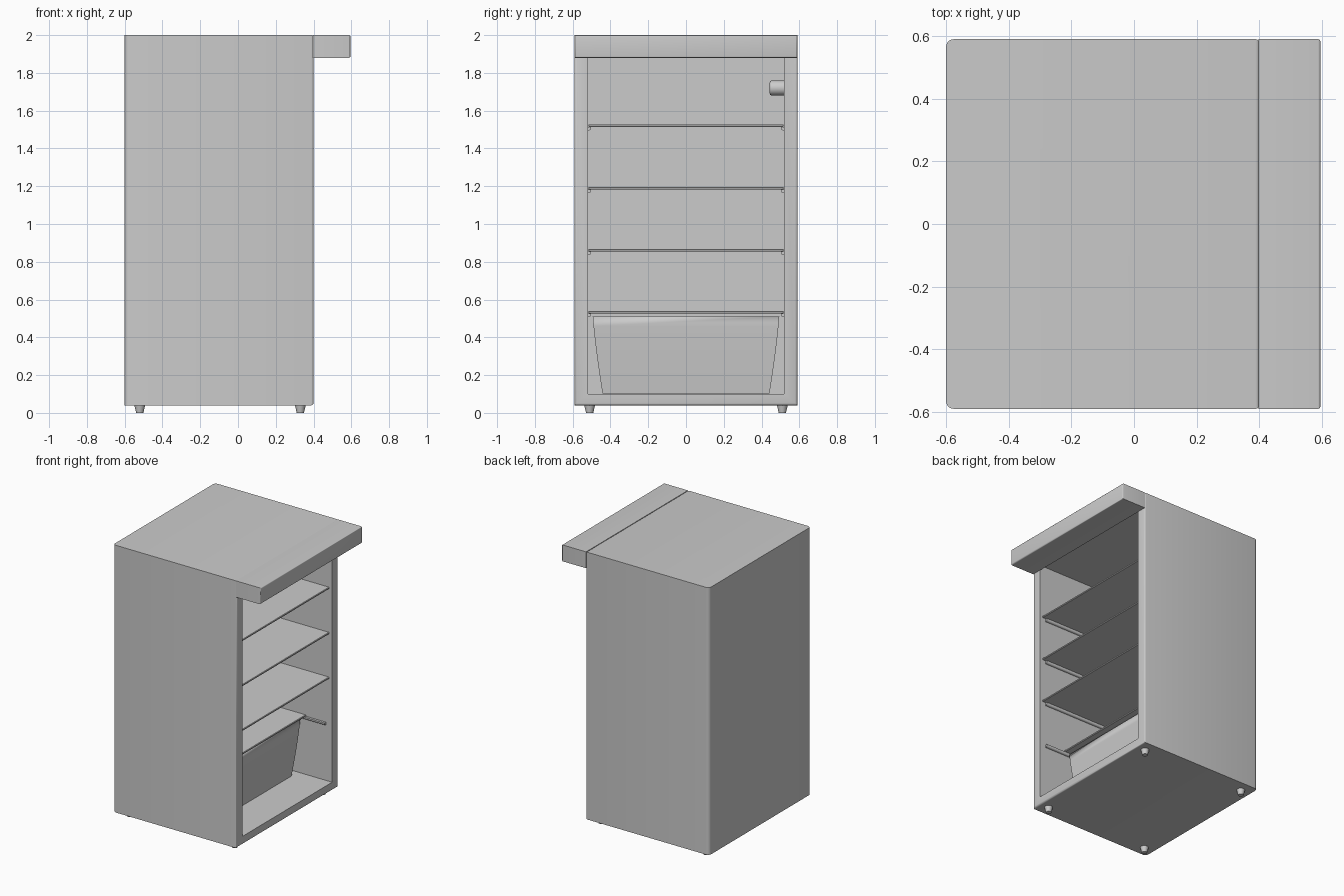
import bpy, bmesh, math
from mathutils import Matrix, Vector

if "Cube" in bpy.data.objects:
    bpy.data.objects.remove(bpy.data.objects["Cube"])


def finish(bm, name, smooth=True):
    bmesh.ops.recalc_face_normals(bm, faces=bm.faces)
    me = bpy.data.meshes.new(name)
    bm.to_mesh(me)
    bm.free()
    ob = bpy.data.objects.new(name, me)
    bpy.context.collection.objects.link(ob)
    if smooth:
        bpy.ops.object.select_all(action='DESELECT')
        ob.select_set(True)
        bpy.context.view_layer.objects.active = ob
        bpy.ops.object.shade_smooth_by_angle(angle=math.radians(35))
    return ob


def cube(lo, hi):
    bm = bmesh.new()
    bmesh.ops.create_cube(bm, size=1)
    lo, hi = Vector(lo), Vector(hi)
    for v in bm.verts:
        v.co = Vector([lo[i] + (v.co[i] + 0.5) * (hi[i] - lo[i]) for i in range(3)])
    return bm


def bevel(bm, test, width, segments):
    edges = [e for e in bm.edges if test(*[v.co for v in e.verts])]
    bmesh.ops.bevel(bm, geom=edges, offset=width, segments=segments,
                    profile=0.5, affect='EDGES')


def box(name, lo, hi, width=0.0, segments=2):
    bm = cube(lo, hi)
    if width:
        bevel(bm, lambda a, b: True, width, segments)
    return finish(bm, name)


# Cabinet shell: rounded back corners, softened front rim
bm = cube((-0.6, -0.59, 0.04), (0.4, 0.59, 2.0))
bevel(bm, lambda a, b: a.x < -0.59 and b.x < -0.59 and abs(a.z - b.z) > 1, 0.025, 5)
bevel(bm, lambda a, b: a.x > 0.399 and b.x > 0.399, 0.012, 3)

# Storage cavity, pushed in from the front face
front = max((f for f in bm.faces if f.normal.x > 0.99), key=lambda f: f.calc_area())
inner = bmesh.ops.extrude_discrete_faces(bm, faces=[])["faces"]
bmesh.ops.inset_region(bm, faces=[front], thickness=0.05, use_even_offset=True)
for v in front.verts:
    v.co.y = math.copysign(0.52, v.co.y)
    v.co.z = 1.92 if v.co.z > 1 else 0.10
res = bmesh.ops.extrude_face_region(bm, geom=[front])
for v in [g for g in res["geom"] if isinstance(g, bmesh.types.BMVert)]:
    v.co.x = -0.53
if front.is_valid:
    bmesh.ops.delete(bm, geom=[front], context='FACES_ONLY')
finish(bm, "cabinet")

# Header overhanging the opening
bm = cube((0.398, -0.59, 1.88), (0.595, 0.59, 2.0))
bevel(bm, lambda a, b: a.x > 0.59 and b.x > 0.59, 0.008, 3)
finish(bm, "header")

# Shelves with a pair of support rails each; the lowest shelf is shorter
for i, z in enumerate((0.54, 0.868, 1.196, 1.527)):
    depth = 0.19 if i == 0 else 0.38
    box(f"shelf_{i + 1}", (-0.528, -0.517, z - 0.013), (depth, 0.517, z), 0.003, 1)
    for side, label in ((-1, "left"), (1, "right")):
        ys = sorted((side * 0.503, side * 0.523))
        bm = cube((-0.53, ys[0], z - 0.032), (0.35, ys[1], z - 0.013))
        bevel(bm, lambda a, b: max(a.z, b.z) < z - 0.03
              and abs(a.y) < 0.51 and abs(b.y) < 0.51, 0.012, 4)
        finish(bm, f"shelf_rail_{label}_{i + 1}")

# Drawer: tapered open tub with a gently curved front
bm = bmesh.new()
rings, steps = [], 8
for k in range(steps + 1):
    t = k / steps
    s = math.sin(t * math.pi / 2) * 0.35 + t * 0.65
    w, x, z = 0.442 + 0.052 * s, 0.125 + 0.035 * s, 0.102 + 0.408 * t
    rings.append([bm.verts.new(p) for p in
                  ((-0.5, -w, z), (x, -w, z), (x, w, z), (-0.5, w, z))])
for a, b in zip(rings, rings[1:]):
    for j in range(4):
        n = (j + 1) % 4
        bm.faces.new((a[j], a[n], b[n], b[j]))
bm.faces.new(rings[0][::-1])
tub = finish(bm, "drawer")
wall = tub.modifiers.new("wall", 'SOLIDIFY')
wall.thickness = 0.012
wall.offset = -1

# Temperature dial on the inner side wall
bm = bmesh.new()
turn = Matrix.Rotation(math.radians(90), 4, 'X')
bmesh.ops.create_cone(bm, cap_ends=True, segments=32, radius1=0.04, radius2=0.04,
                      depth=0.08, matrix=Matrix.Translation((0.1, 0.483, 1.72)) @ turn)
bevel(bm, lambda a, b: a.y < 0.45 and b.y < 0.45, 0.012, 4)
finish(bm, "dial")

# Tapered feet
for x in (-0.52, 0.33):
    for y in (-0.51, 0.51):
        bm = bmesh.new()
        bmesh.ops.create_cone(bm, cap_ends=True, segments=20, radius1=0.019, radius2=0.029,
                              depth=0.042, matrix=Matrix.Translation((x, y, 0.021)))
        finish(bm, f"foot_{'back' if x < 0 else 'front'}_{'left' if y < 0 else 'right'}")
